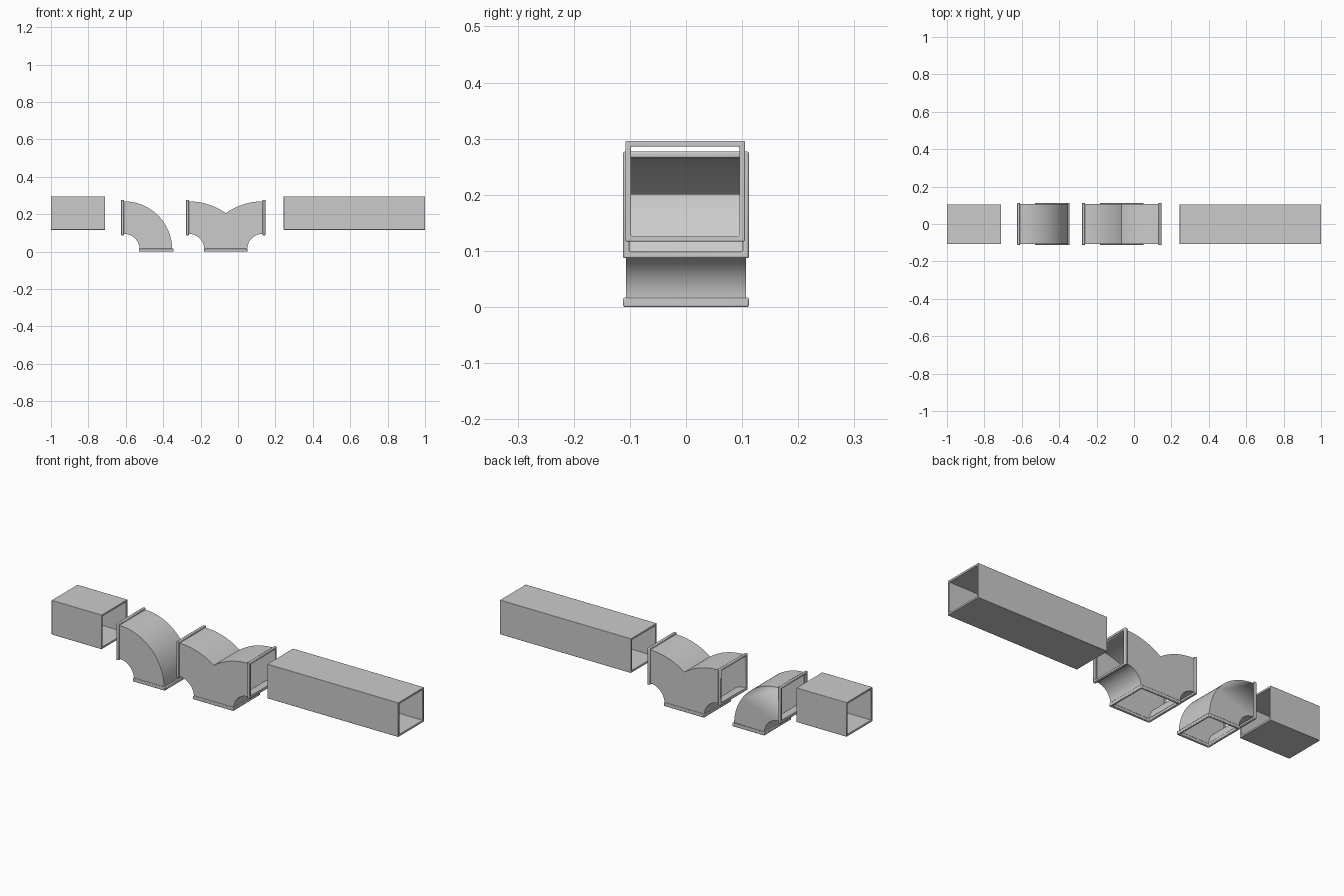
import bpy, bmesh, math
from mathutils import Vector

if "Cube" in bpy.data.objects:
    bpy.data.objects.remove(bpy.data.objects["Cube"])


def finish(name, bm):
    mesh = bpy.data.meshes.new(name)
    bm.to_mesh(mesh)
    bm.free()
    ob = bpy.data.objects.new(name, mesh)
    bpy.context.collection.objects.link(ob)
    return ob


def smooth(ob):
    bpy.ops.object.select_all(action='DESELECT')
    ob.select_set(True)
    bpy.context.view_layer.objects.active = ob
    bpy.ops.object.shade_smooth_by_angle(angle=math.radians(30))


def tube(name, axis, lo, hi, wall, bevel):
    """Open rectangular tube filling the box lo..hi, hollow along axis."""
    lo, hi = Vector(lo), Vector(hi)
    u, v = [i for i in range(3) if i != axis]
    bm = bmesh.new()
    rings = []
    for inset, end in ((0, lo), (0, hi), (wall, hi), (wall, lo)):
        ring = []
        for a, b in ((0, 0), (1, 0), (1, 1), (0, 1)):
            p = Vector((0, 0, 0))
            p[axis] = end[axis]
            p[u] = hi[u] - inset if a else lo[u] + inset
            p[v] = hi[v] - inset if b else lo[v] + inset
            ring.append(bm.verts.new(p))
        rings.append(ring)
    for i in range(4):
        r, s = rings[i], rings[(i + 1) % 4]
        for k in range(4):
            n = (k + 1) % 4
            bm.faces.new((r[k], r[n], s[n], s[k]))
    bmesh.ops.recalc_face_normals(bm, faces=bm.faces)
    ob = finish(name, bm)
    m = ob.modifiers.new("bevel", 'BEVEL')
    m.width, m.segments = bevel, 2
    smooth(ob)
    return ob


def shell(name, walls, half):
    """Sheet-metal body: wall paths (x, z), counter-clockwise, gaps between them stay open."""
    bm = bmesh.new()
    front, back = [], []
    for path in walls:
        f = [bm.verts.new((x, -half, z)) for x, z in path]
        b = [bm.verts.new((x, half, z)) for x, z in path]
        for i in range(len(path) - 1):
            bm.faces.new((f[i + 1], f[i], b[i], b[i + 1]))
        front += f
        back += b
    bm.faces.new(front)
    bm.faces.new(back[::-1])
    bmesh.ops.recalc_face_normals(bm, faces=bm.faces)
    # Make sure the normals face outwards
    bm.faces.ensure_lookup_table()
    if next(f for f in bm.faces if front[0] in f.verts and len(f.verts) > 4).normal.y > 0:
        bmesh.ops.reverse_faces(bm, faces=bm.faces)
    ob = finish(name, bm)
    m = ob.modifiers.new("sheet", 'SOLIDIFY')
    m.thickness, m.offset, m.use_even_offset = 0.004, -1, True
    smooth(ob)
    return ob


def arc(cx, cz, r, a0, a1, n):
    return [(cx + r * math.cos(math.radians(a0 + (a1 - a0) * i / n)),
             cz + r * math.sin(math.radians(a0 + (a1 - a0) * i / n))) for i in range(n + 1)]


H = 0.1065          # half depth of fitting bodies
F = 0.112           # half depth of flanges
W = 0.011           # flange wall
Z0, Z1 = 0.087, 0.277

# Straight ducts
tube("short_duct", 0, (-1.0, -0.108, 0.117), (-0.711, 0.105, 0.296), 0.010, 0.002)
tube("long_duct", 0, (0.244, -0.108, 0.117), (1.0, 0.105, 0.296), 0.010, 0.002)

# Elbow body
ex, ez = -0.609, 0.012
outer = [(ex + 0.257, 0.005)] + arc(ex, ez, 0.257, 0, 90, 24) + [(ex - 0.012, ez + 0.257)]
inner = [(ex - 0.012, ez + 0.083)] + arc(ex, ez, 0.083, 90, 0, 16) + [(ex + 0.083, 0.005)]
shell("elbow_body", [outer, inner], H)

# Elbow flanges
tube("elbow_side_flange", 0, (-0.625, -F, Z0), (-0.610, F, Z1), W, 0.003)
tube("elbow_bottom_flange", 2, (-0.530, -F, 0.0), (-0.344, F, 0.017), W, 0.003)

# Y-branch body, symmetric about cx
cx, w = -0.0655, 0.1975
sweep = math.degrees(math.asin(w / 0.34))
right_roof = [(cx + w + 0.01, 0.269)] + arc(cx + w, 0.269 - 0.34, 0.34, 90, 90 + sweep, 14)
left_roof = [(2 * cx - x, z) for x, z in reversed(right_roof)]
right_low = [(cx + w - 0.083, 0.005)] + arc(cx + w, ez, 0.083, 180, 90, 16) + [(cx + w + 0.01, 0.095)]
left_low = [(2 * cx - x, z) for x, z in reversed(right_low)]
shell("branch_body", [right_low, right_roof + left_roof[1:], left_low], H)

# Y-branch flanges
for side, label in ((-1, "left"), (1, "right")):
    a, b = sorted((cx + side * 0.197, cx + side * 0.212))
    tube("branch_%s_flange" % label, 0, (a, -F, Z0), (b, F, Z1), W, 0.003)
tube("branch_bottom_flange", 2, (cx - 0.1165, -F, 0.0), (cx + 0.1165, F, 0.017), W, 0.003)
